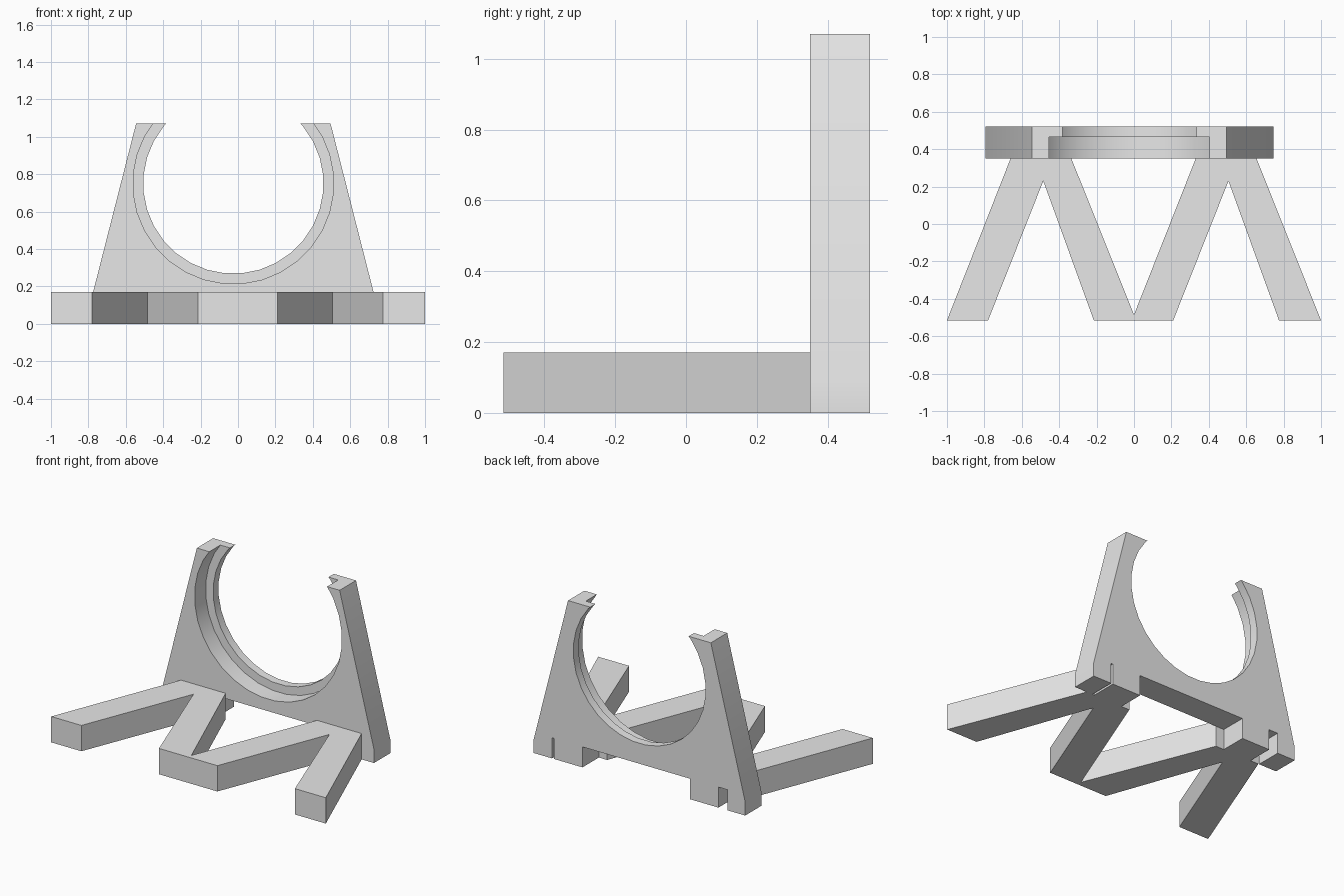
import bpy, bmesh, math
from mathutils import Matrix, Vector

cube = bpy.data.objects.get("Cube")
if cube:
    bpy.data.objects.remove(cube, do_unlink=True)

grey = bpy.data.materials.new("plain_grey")
grey.use_nodes = True
grey.diffuse_color = (0.8, 0.8, 0.8, 1)
grey.node_tree.nodes["Principled BSDF"].inputs["Base Color"].default_value = (0.8, 0.8, 0.8, 1)


def finish(bm, name):
    bmesh.ops.recalc_face_normals(bm, faces=bm.faces)
    mesh = bpy.data.meshes.new(name)
    bm.to_mesh(mesh)
    bm.free()
    mesh.materials.append(grey)
    obj = bpy.data.objects.new(name, mesh)
    bpy.context.collection.objects.link(obj)
    return obj


def prism(name, points, offset):
    """Extrude a closed outline along the offset vector."""
    bm = bmesh.new()
    face = bm.faces.new([bm.verts.new(p) for p in points])
    new = bmesh.ops.extrude_face_region(bm, geom=[face])["geom"]
    bmesh.ops.translate(bm, vec=Vector(offset),
                        verts=[v for v in new if isinstance(v, bmesh.types.BMVert)])
    return finish(bm, name)


def drill(target, radius, y0, y1):
    """Cut a round bore along y through the cradle centre."""
    bm = bmesh.new()
    place = (Matrix.Translation((-0.025, (y0 + y1) / 2, 0.75))
             @ Matrix.Rotation(math.pi / 2, 4, 'X')
             @ Matrix.Rotation(math.pi / SIDES, 4, 'Z'))
    bmesh.ops.create_cone(bm, cap_ends=True, segments=SIDES, radius1=radius,
                          radius2=radius, depth=y1 - y0, matrix=place)
    cutter = finish(bm, "bore_cutter")
    cutter.hide_render = True
    mod = target.modifiers.new("bore", 'BOOLEAN')
    mod.operation = 'DIFFERENCE'
    mod.solver = 'EXACT'
    mod.object = cutter
    bpy.context.view_layer.objects.active = target
    bpy.ops.object.modifier_apply(modifier=mod.name)
    bpy.data.objects.remove(cutter, do_unlink=True)


SIDES = 32
FRONT, BACK = 0.35, 0.52
NOTCH = 0.135

# Zigzag base lying flat on the ground
zigzag = [(-1, -.515), (-.78, -.515), (-.485, .23), (-.215, -.515), (.21, -.515),
          (.505, .23), (.775, -.515), (1, -.515), (.655, FRONT), (.33, FRONT),
          (0, -.485), (-.335, FRONT), (-.66, FRONT)]
prism("zigzag_base", [(x, y, 0) for x, y in zigzag], (0, 0, 0.17))

# Upright cradle plate: tapered sides, then notches along the bottom edge
outline = [(-.795, 0), (-.795, .09), (-.545, 1.07), (.495, 1.07), (.745, .09), (.745, 0)]
for right, left in ((.612, .598), (.39, -.395), (-.60, -.665)):
    outline += [(right, 0), (right, NOTCH), (left, NOTCH), (left, 0)]
plate = prism("cradle_plate", [(x, FRONT, z) for x, z in outline], (0, BACK - FRONT, 0))

# Through bore and wider front counterbore
drill(plate, 0.482, FRONT - 0.2, BACK + 0.2)
drill(plate, 0.537, FRONT - 0.2, 0.465)

bpy.ops.object.select_all(action='DESELECT')
plate.select_set(True)
bpy.context.view_layer.objects.active = plate
bpy.ops.object.shade_smooth_by_angle(angle=math.radians(30))
